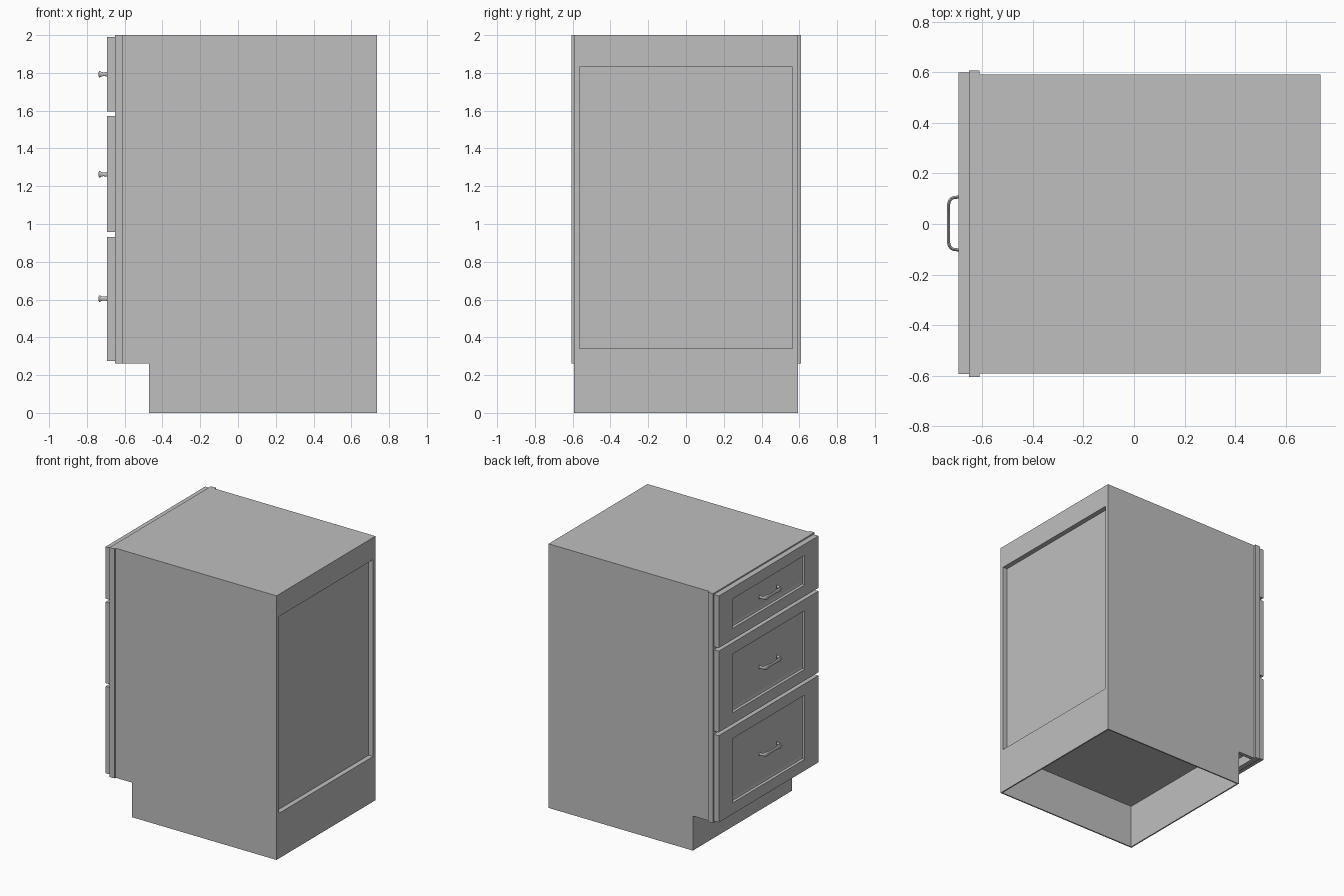
import bpy, bmesh, math
from mathutils import Vector

if "Cube" in bpy.data.objects:
    bpy.data.objects.remove(bpy.data.objects["Cube"], do_unlink=True)

# One grey paint for the whole cabinet
grey = bpy.data.materials.new("light grey")
grey.use_nodes = True
grey.diffuse_color = (0.52, 0.52, 0.52, 1)
grey.node_tree.nodes["Principled BSDF"].inputs["Base Color"].default_value = (0.52, 0.52, 0.52, 1)


def finish(name, bm):
    bmesh.ops.recalc_face_normals(bm, faces=bm.faces)
    mesh = bpy.data.meshes.new(name)
    bm.to_mesh(mesh)
    bm.free()
    mesh.materials.append(grey)
    obj = bpy.data.objects.new(name, mesh)
    bpy.context.collection.objects.link(obj)
    return obj


def box_bm(x, y, z):
    bm = bmesh.new()
    bmesh.ops.create_cube(bm, size=1)
    for v in bm.verts:
        v.co = Vector([(r[0] + r[1]) / 2 + c * (r[1] - r[0]) for c, r in zip(v.co, (x, y, z))])
    return bm


def cut(target, x, y, z):
    """Subtract a box from the target and remove the cutter."""
    cutter = finish("cutter", box_bm(x, y, z))
    cutter.hide_render = True
    mod = target.modifiers.new("cut", "BOOLEAN")
    mod.operation, mod.solver, mod.object = "DIFFERENCE", "EXACT", cutter
    bpy.context.view_layer.objects.active = target
    bpy.ops.object.modifier_apply(modifier=mod.name)
    bpy.data.objects.remove(cutter, do_unlink=True)


# Carcass: side profile with toe notch, extruded across the width
profile = [(-0.612, 2), (-0.612, 0.262), (-0.472, 0.262), (-0.472, 0), (0.737, 0), (0.737, 2)]
bm = bmesh.new()
face = bm.faces.new([bm.verts.new((x, -0.592, z)) for x, z in profile])
ext = bmesh.ops.extrude_face_region(bm, geom=[face])
bmesh.ops.translate(bm, vec=(0, 1.184, 0), verts=[g for g in ext["geom"] if isinstance(g, bmesh.types.BMVert)])
carcass = finish("carcass", bm)
# Recessed back panel, hollow plinth, hollow under the front overhang
cut(carcass, (0.70, 0.9), (-0.563, 0.563), (0.342, 1.832))
cut(carcass, (-0.462, 0.727), (-0.582, 0.582), (-0.1, 0.33))
cut(carcass, (-0.7, -0.482), (-0.565, 0.565), (0.2, 0.33))

# Face frame standing slightly proud of the sides
finish("face_frame", box_bm((-0.652, -0.612), (-0.606, 0.608), (0.262, 2)))


def drawer_front(name, z0, z1):
    """Slab with a stepped, bevelled recessed panel in its outer face."""
    bm = box_bm((-0.694, -0.652), (-0.593, 0.599), (z0, z1))
    panel = min(bm.faces, key=lambda f: f.calc_center_median().x)
    yc, zc = 0.003, (z0 + z1) / 2
    bmesh.ops.inset_region(bm, faces=[panel], thickness=0.05)
    # border, outer moulding lip, inner moulding edge
    steps = [(0.165, 0.085, -0.694), (0.172, 0.092, -0.680), (0.19, 0.11, -0.676)]
    for i, (my, mz, x) in enumerate(steps):
        if i:
            bmesh.ops.inset_region(bm, faces=[panel], thickness=0.005)
        for v in panel.verts:
            v.co = Vector((x, yc + math.copysign(0.596 - my, v.co.y - yc),
                           zc + math.copysign((z1 - z0) / 2 - mz, v.co.z - zc)))
    finish(name, bm)


def handle(name, z):
    """Bow pull lofted through elliptical sections with flared corners."""
    # x, y, half height of the section along one half of the bow
    half = [(-0.690, 0.104, 0.014), (-0.700, 0.104, 0.011), (-0.713, 0.103, 0.010),
            (-0.723, 0.098, 0.012), (-0.730, 0.090, 0.016), (-0.733, 0.078, 0.018),
            (-0.733, 0.060, 0.015), (-0.733, 0.030, 0.011)]
    path = half + [(-0.733, 0, 0.010)] + [(x, -y, h) for x, y, h in reversed(half)]
    bm = bmesh.new()
    rings = []
    for i, (x, y, h) in enumerate(path):
        a, b = path[max(i - 1, 0)], path[min(i + 1, len(path) - 1)]
        t = Vector((b[0] - a[0], b[1] - a[1], 0)).normalized()
        side = Vector((-t.y, t.x, 0)) * 0.006
        rings.append([bm.verts.new(Vector((x, y + 0.002, z)) + side * math.cos(k * math.pi / 6)
                                   + Vector((0, 0, h * math.sin(k * math.pi / 6)))) for k in range(12)])
    for r, s in zip(rings, rings[1:]):
        for k in range(12):
            bm.faces.new((r[k], r[k - 1], s[k - 1], s[k]))
    bm.faces.new(rings[0])
    bm.faces.new(rings[-1])
    obj = finish(name, bm)
    bpy.ops.object.select_all(action="DESELECT")
    obj.select_set(True)
    bpy.context.view_layer.objects.active = obj
    bpy.ops.object.shade_smooth_by_angle(angle=math.radians(45))


# Three drawers, each with its pull
for level, z0, z1, zh in (("bottom", 0.275, 0.932, 0.605),
                          ("middle", 0.957, 1.572, 1.263),
                          ("top", 1.596, 1.99, 1.793)):
    drawer_front(level + "_drawer_front", z0, z1)
    handle(level + "_handle", zh)
